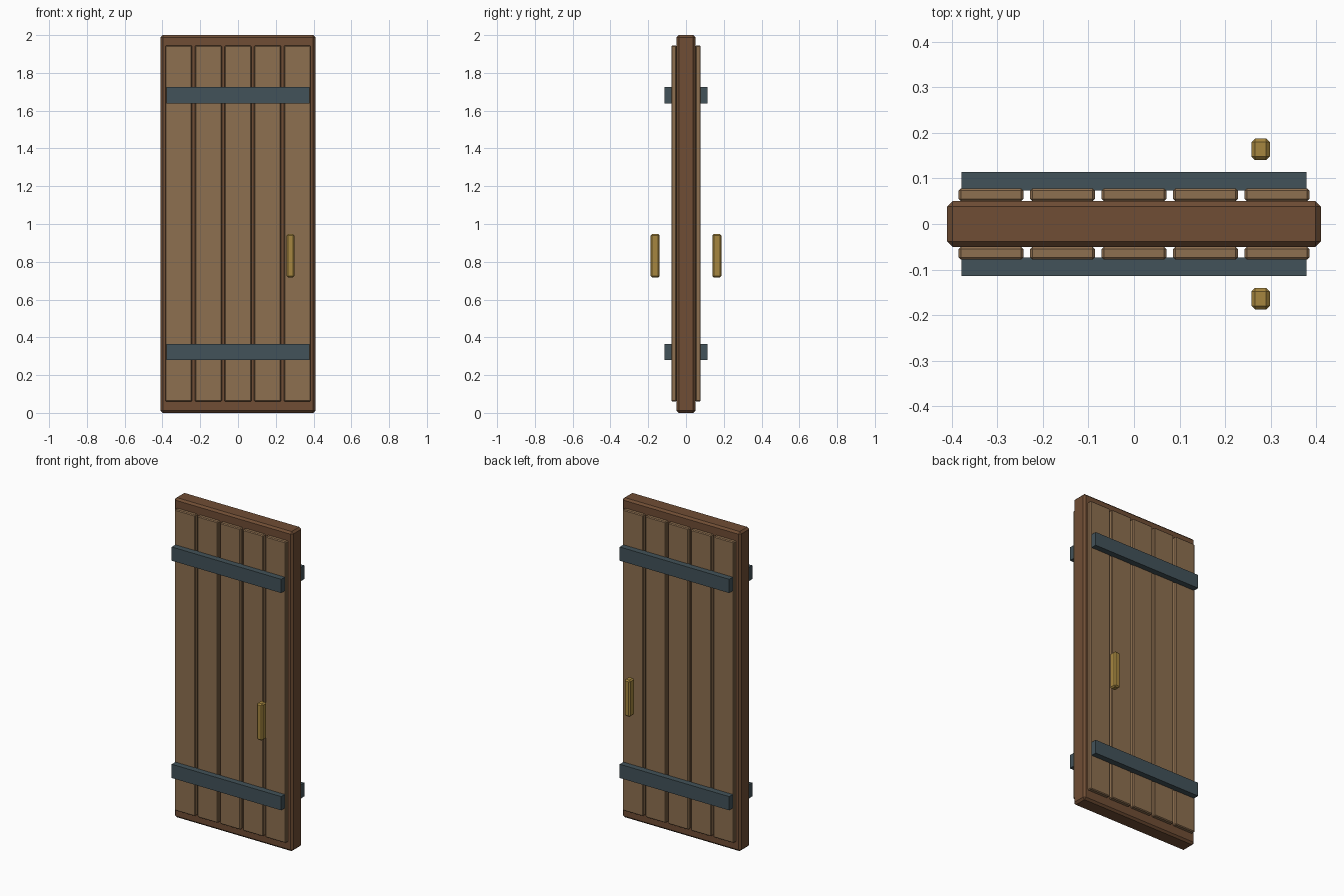
import bpy
import bmesh

if "Cube" in bpy.data.objects:
    bpy.data.objects.remove(bpy.data.objects["Cube"])


def material(name, color):
    m = bpy.data.materials.new(name)
    m.diffuse_color = (*color, 1)
    m.use_nodes = True
    m.node_tree.nodes["Principled BSDF"].inputs["Base Color"].default_value = m.diffuse_color
    return m


dark_wood = material("dark_wood", (0.16, 0.075, 0.035))
light_wood = material("light_wood", (0.27, 0.16, 0.08))
iron = material("iron", (0.055, 0.085, 0.10))
brass = material("brass", (0.38, 0.24, 0.05))


def box(name, lo, hi, mat, bevel=0.0, both_sides=False):
    """Box between two corners, optionally chamfered and mirrored front to back."""
    bm = bmesh.new()
    bmesh.ops.create_cube(bm, size=1)
    for v in bm.verts:
        for i in range(3):
            v.co[i] = lo[i] if v.co[i] < 0 else hi[i]
    mesh = bpy.data.meshes.new(name)
    bm.to_mesh(mesh)
    bm.free()
    mesh.materials.append(mat)
    ob = bpy.data.objects.new(name, mesh)
    bpy.context.collection.objects.link(ob)
    if bevel:
        mod = ob.modifiers.new("bevel", "BEVEL")
        mod.width = bevel
        mod.segments = 1
    if both_sides:
        mod = ob.modifiers.new("mirror", "MIRROR")
        mod.use_axis = (False, True, False)
        mod.use_mirror_merge = False
    return ob


# Door core
box("door_slab", (-0.41, -0.05, 0), (0.41, 0.05, 2), dark_wood, 0.012)

# Five vertical planks on each face
for i in range(5):
    x = (i - 2) * 0.157
    box(f"plank_{i + 1}", (x - 0.071, -0.078, 0.06), (x + 0.071, -0.05, 1.945),
        light_wood, 0.005, True)

# Iron straps across the planks
for label, z in (("lower", 0.322), ("upper", 1.682)):
    box(f"{label}_strap", (-0.379, -0.114, z - 0.043), (0.379, -0.074, z + 0.043),
        iron, 0, True)

# Upright pull handles standing off each face
box("handle", (0.258, -0.188, 0.717), (0.298, -0.14, 0.947), brass, 0.008, True)
